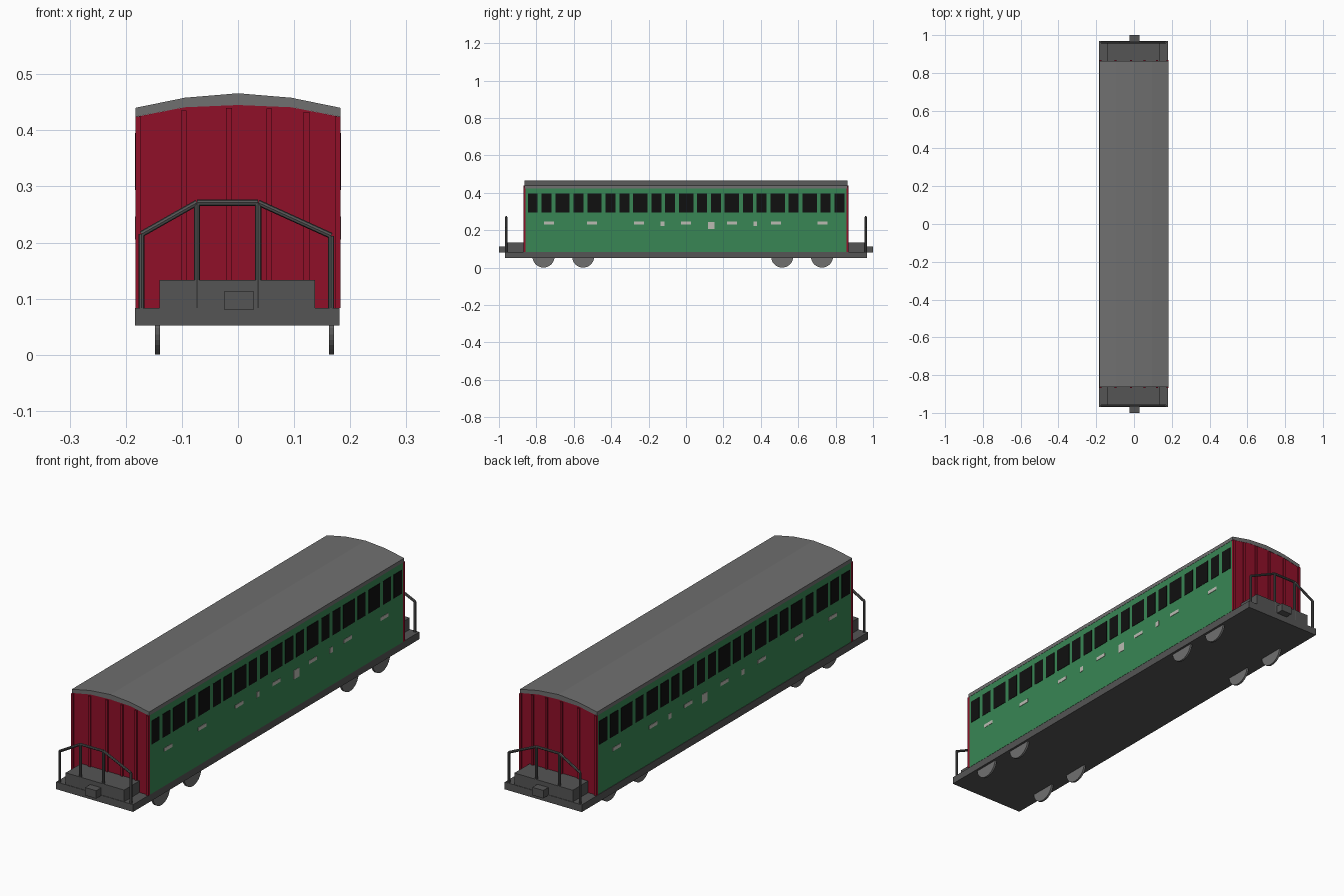
import bpy, bmesh
from math import pi
from mathutils import Vector

if "Cube" in bpy.data.objects:
    bpy.data.objects.remove(bpy.data.objects["Cube"])


def mat(name, r, g, b):
    m = bpy.data.materials.new(name)
    m.diffuse_color = (r, g, b, 1)
    m.use_nodes = True
    m.node_tree.nodes["Principled BSDF"].inputs["Base Color"].default_value = m.diffuse_color
    return m


GREEN = mat("green_paint", 0.04, 0.24, 0.09)
RED = mat("red_paint", 0.28, 0.005, 0.022)
ROOF = mat("roof_grey", 0.16, 0.16, 0.16)
DARK = mat("dark_grey", 0.09, 0.09, 0.09)
BLACK = mat("window_black", 0.005, 0.005, 0.005)
PALE = mat("pale_plate", 0.5, 0.5, 0.45)


def finish(name, bm, material):
    bmesh.ops.recalc_face_normals(bm, faces=bm.faces)
    me = bpy.data.meshes.new(name)
    bm.to_mesh(me)
    bm.free()
    ob = bpy.data.objects.new(name, me)
    bpy.context.collection.objects.link(ob)
    me.materials.append(material)
    return ob


def add_box(bm, x0, x1, y0, y1, z0, z1):
    vs = bmesh.ops.create_cube(bm, size=1)["verts"]
    for v in vs:
        v.co = Vector(((x0 + x1) / 2 + v.co.x * (x1 - x0),
                       (y0 + y1) / 2 + v.co.y * (y1 - y0),
                       (z0 + z1) / 2 + v.co.z * (z1 - z0)))


def boxes(name, material, items):
    bm = bmesh.new()
    for b in items:
        add_box(bm, *b)
    return finish(name, bm, material)


def extrude_profile(name, material, pts, y0, y1):
    bm = bmesh.new()
    f = bm.faces.new([bm.verts.new((x, y0, z)) for x, z in pts])
    ext = bmesh.ops.extrude_face_region(bm, geom=[f])["geom"]
    for v in ext:
        if isinstance(v, bmesh.types.BMVert):
            v.co.y = y1
    return finish(name, bm, material)


def tubes(name, material, segments, radius):
    bm = bmesh.new()
    for a, b in segments:
        a, b = Vector(a), Vector(b)
        rot = (b - a).to_track_quat('Z', 'Y').to_matrix().to_4x4()
        rot.translation = (a + b) / 2
        bmesh.ops.create_cone(bm, cap_ends=True, segments=8, radius1=radius, radius2=radius,
                              depth=(b - a).length, matrix=rot)
    return finish(name, bm, material)


W, L = 0.182, 0.86
arc = [(-0.183, 0.424), (-0.095, 0.441), (0, 0.445), (0.095, 0.441), (0.183, 0.424)]
arc_top = [(-0.183, 0.44), (-0.095, 0.458), (0, 0.466), (0.095, 0.458), (0.183, 0.44)]

# Chassis and roof
boxes("chassis", DARK, [(-0.184, 0.181, -0.968, 0.968, 0.052, 0.083)])
extrude_profile("roof", ROOF, arc + arc_top[::-1], -L - 0.003, L + 0.003)

# Green body
body_pts = [(-W, 0.083)] + [(max(-W, min(W, x)), z) for x, z in arc] + [(W, 0.083)]
extrude_profile("body", GREEN, body_pts, -L + 0.003, L - 0.003)

# Windows: narrow and wide panes in sequence along each side
panes, y = [], -0.846
for c in "NNWNWNNWNNWNNWNNWNWNN":
    w = 0.053 if c == "N" else 0.077
    panes.append((y, y + w))
    y += w + 0.0206
for side, s in (("left", -1), ("right", 1)):
    xa, xb = sorted((s * (W - 0.002), s * (W + 0.0015)))
    boxes(side + "_windows", BLACK, [(xa, xb, a, b, 0.294, 0.395) for a, b in panes])
    plates = [(xa, xb, c - 0.027, c + 0.027, 0.231, 0.246)
              for c in (-0.733, -0.503, -0.252, 0.0, 0.246, 0.482, 0.73)]
    plates += [(xa, xb, c - 0.01, c + 0.01, 0.223, 0.246) for c in (-0.125, 0.37)]
    plates.append((xa, xb, 0.117, 0.153, 0.205, 0.243))
    boxes(side + "_plates", PALE, plates)

# Both ends: red panel with battens, step box, coupler and railing
posts = [(-0.172, 0.215), (-0.073, 0.271), (0.036, 0.271), (0.166, 0.212)]
for end, s in (("front", -1), ("back", 1)):
    def span(a, b):
        return sorted((s * a, s * b))
    extrude_profile(end + "_panel", RED, body_pts, *span(L - 0.003, L + 0.002))
    boxes(end + "_battens", RED,
          [(x - 0.005, x + 0.005, *span(L, L + 0.008), 0.083, 0.44 - 0.5 * x * x)
           for x in (-0.178, -0.097, -0.016, 0.056, 0.122, 0.178)])
    boxes(end + "_step", DARK, [(-0.14, 0.137, *span(L, 0.966), 0.08, 0.133)])
    boxes(end + "_coupler", DARK, [(-0.024, 0.028, *span(0.95, 1.0), 0.08, 0.114)])
    yr = s * 0.961
    tops = [(x, yr, z) for x, z in posts]
    segs = [((x, yr, 0.08), (x, yr, z)) for x, z in posts] + list(zip(tops, tops[1:]))
    tubes(end + "_railing", DARK, segs, 0.0055)

# Wheels
R = 0.059
for i, yw in enumerate((-0.762, -0.55, 0.514, 0.727)):
    for side, x in (("left", -0.1435), ("right", 0.1665)):
        wheel = tubes(f"{side}_wheel_{i + 1}", ROOF, [], R)
        bm = bmesh.new()
        bmesh.ops.create_cone(bm, cap_ends=True, segments=32, radius1=R, radius2=R, depth=0.009)
        bm.to_mesh(wheel.data)
        bm.free()
        wheel.rotation_euler = (0, pi / 2, 0)
        wheel.location = (x, yw, R)
